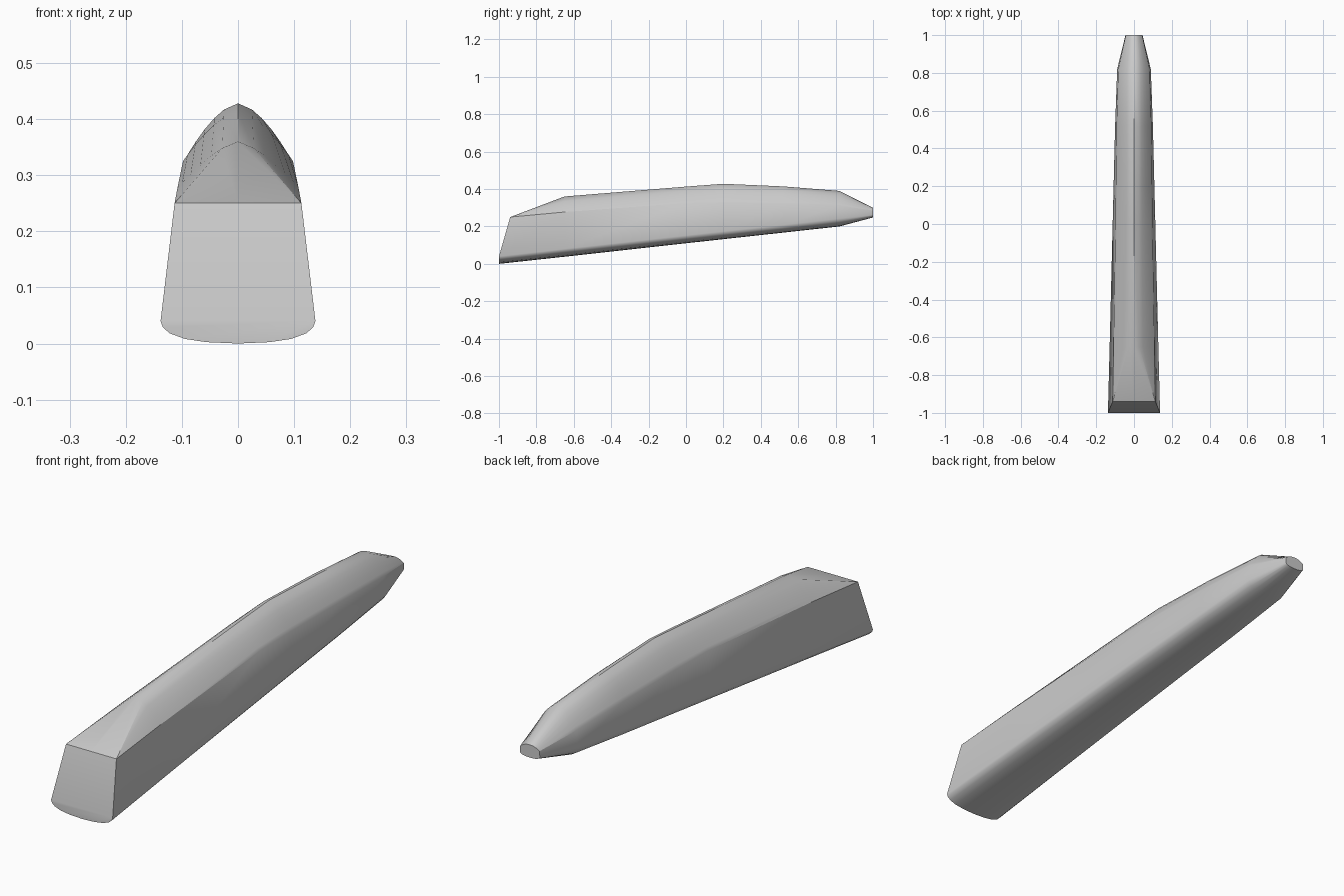
import bpy
import bmesh

cube = bpy.data.objects.get("Cube")
if cube:
    bpy.data.objects.remove(cube, do_unlink=True)

# One plain grey material
grey = bpy.data.materials.new("plain_grey")
grey.use_nodes = True
colour = (0.6, 0.6, 0.6, 1)
grey.diffuse_color = colour
grey.node_tree.nodes["Principled BSDF"].inputs["Base Color"].default_value = colour

# Cross-sections: y, bottom z, widest z, widest half width,
# shoulder z, shoulder half width, top z, crown curve power
STATIONS = [
    (-1.0, 0.0, 0.04, 0.138, 0.25, 0.113, 0.25, 1.0),
    (-0.65, 0.038, 0.08, 0.129, 0.277, 0.108, 0.36, 1.45),
    (0.0, 0.11, 0.152, 0.113, 0.325, 0.098, 0.413, 1.6),
    (0.2, 0.132, 0.174, 0.108, 0.326, 0.096, 0.428, 1.65),
    (0.52, 0.167, 0.208, 0.1, 0.322, 0.092, 0.414, 1.8),
    (0.82, 0.2, 0.242, 0.089, 0.312, 0.083, 0.39, 2.0),
    (1.0, 0.248, 0.262, 0.045, 0.285, 0.043, 0.3, 2.2),
]
BELLY = [(0, 0), (0.4, 0.06), (0.68, 0.2), (0.88, 0.45), (0.97, 0.72)]
CROWN = [0.92, 0.78, 0.62, 0.44, 0.26, 0]


def half_section(station, is_front):
    """Right-hand half outline, from the belly centre up to the ridge."""
    y, zb, zl, wl, zs, ws, zt, power = station
    pts = [(f * wl, zb + h * (zl - zb)) for f, h in BELLY]
    pts += [(wl, zl), (ws, zs)]
    for f in CROWN:
        # The front crown folds into the corners of the sloping nose plate
        x = ws if is_front and f > 0 else f * ws
        pts.append((x, zs + (zt - zs) * (1 - f ** power)))
    lean = 0.06 / 0.21 if is_front else 0
    return [(x, y + lean * max(0, z - zl), z) for x, z in pts]


# Lofted body
bm = bmesh.new()
rings = []
for i, station in enumerate(STATIONS):
    half = half_section(station, i == 0)
    outline = half + [(-x, y, z) for x, y, z in half[-2:0:-1]]
    rings.append([bm.verts.new(p) for p in outline])

count = len(rings[0])
for a, b in zip(rings, rings[1:]):
    for k in range(count):
        n = (k + 1) % count
        bm.faces.new((a[k], a[n], b[n], b[k]))

# Leaning front plate, lower lip and blunt rear tip
front = rings[0]
low, shoulder = len(BELLY), len(BELLY) + 1
bm.faces.new(front[low:count - low + 1])
bm.faces.new(front[:low + 1] + front[count - low:])
bm.faces.new(rings[-1])

bmesh.ops.remove_doubles(bm, verts=bm.verts, dist=0.0005)
bmesh.ops.recalc_face_normals(bm, faces=bm.faces)

mesh = bpy.data.meshes.new("tapered_body")
bm.to_mesh(mesh)
bm.free()
mesh.materials.append(grey)
body = bpy.data.objects.new("tapered_body", mesh)
bpy.context.collection.objects.link(body)

# Smooth shading with crisp plate edges
bpy.ops.object.select_all(action="DESELECT")
body.select_set(True)
bpy.context.view_layer.objects.active = body
bpy.ops.object.shade_smooth_by_angle(angle=0.5)
